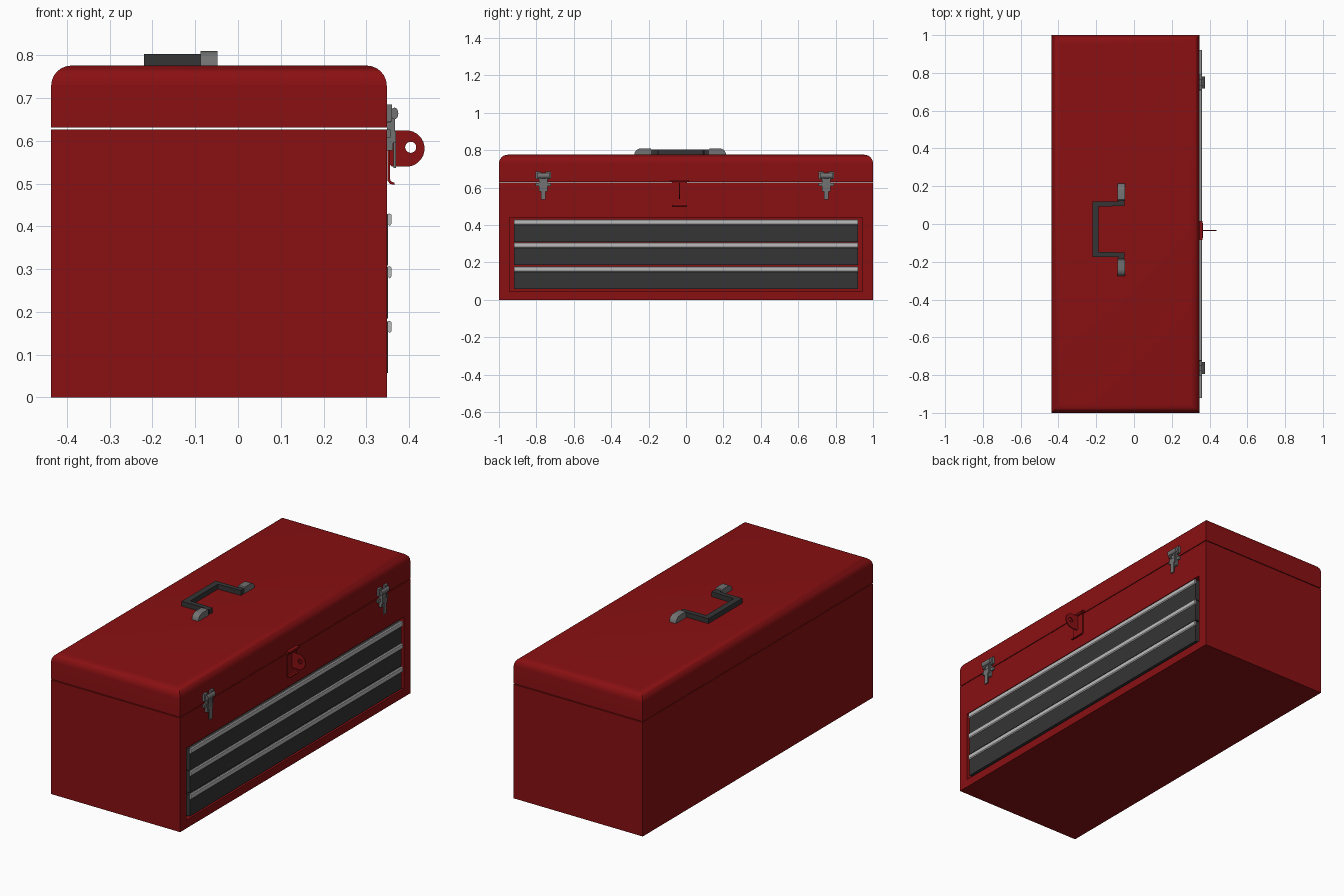
import bpy, bmesh, math
from mathutils import Vector

if "Cube" in bpy.data.objects:
    bpy.data.objects.remove(bpy.data.objects["Cube"])

X0, X1 = -0.437, 0.348      # back and drawer side of the case
HY = -0.035                 # centre line of handle and hasp


def material(name, r, g, b):
    m = bpy.data.materials.new(name)
    m.diffuse_color = (r, g, b, 1)
    m.use_nodes = True
    m.node_tree.nodes["Principled BSDF"].inputs["Base Color"].default_value = m.diffuse_color
    return m


RED = material("red_paint", 0.25, 0.005, 0.006)
DARK = material("dark_grey", 0.035, 0.035, 0.035)
STEEL = material("steel", 0.17, 0.17, 0.17)
LIGHT = material("light_trim", 0.5, 0.5, 0.5)


def finish(name, bm, mat, smooth=False):
    bmesh.ops.recalc_face_normals(bm, faces=bm.faces)
    me = bpy.data.meshes.new(name)
    bm.to_mesh(me)
    bm.free()
    ob = bpy.data.objects.new(name, me)
    bpy.context.collection.objects.link(ob)
    me.materials.append(mat)
    if smooth:
        bpy.ops.object.select_all(action='DESELECT')
        ob.select_set(True)
        bpy.context.view_layer.objects.active = ob
        bpy.ops.object.shade_smooth_by_angle(angle=math.radians(35))
    return ob


def add_box(bm, x, y, z):
    vs = bmesh.ops.create_cube(bm, size=1)['verts']
    for v in vs:
        v.co = Vector([a[0] if c < 0 else a[1] for a, c in zip((x, y, z), v.co)])
    return vs


def boxes(name, mat, *dims):
    bm = bmesh.new()
    for d in dims:
        add_box(bm, *d)
    return finish(name, bm, mat)


def prism(name, mat, pts, axis, a, b, smooth=False):
    """Extrude a 2D profile from a to b along axis 'y' (x,z) or 'x' (y,z) or 'z' (x,y)."""
    place = {'y': lambda p, t: (p[0], t, p[1]),
             'x': lambda p, t: (t, p[0], p[1]),
             'z': lambda p, t: (p[0], p[1], t)}[axis]
    bm = bmesh.new()
    f = bm.faces.new([bm.verts.new(place(p, a)) for p in pts])
    ext = bmesh.ops.extrude_face_region(bm, geom=[f])['geom']
    shift = Vector(place((0, 0), b - a))
    bmesh.ops.translate(bm, verts=[g for g in ext if isinstance(g, bmesh.types.BMVert)], vec=shift)
    return finish(name, bm, mat, smooth)


# Case with a recess for the drawers
bm = bmesh.new()
add_box(bm, (X0, X1), (-1, 1), (0, 0.627))
front = max(bm.faces, key=lambda f: f.calc_center_median().x)
bmesh.ops.inset_region(bm, faces=[front], thickness=0.05)
for v in front.verts:
    v.co.y = math.copysign(0.945, v.co.y)
    v.co.z = 0.44 if v.co.z > 0.3 else 0.045
ext = bmesh.ops.extrude_face_region(bm, geom=[front])['geom']
bmesh.ops.translate(bm, verts=[g for g in ext if isinstance(g, bmesh.types.BMVert)], vec=(-0.04, 0, 0))
if front.is_valid:
    bmesh.ops.delete(bm, geom=[front], context='FACES_ONLY')
finish("case", bm, RED)

# Lid with rounded top edges
bm = bmesh.new()
add_box(bm, (X0, X1), (-1, 1), (0.631, 0.776))
top = [e for e in bm.edges if all(v.co.z > 0.7 for v in e.verts)]
bmesh.ops.bevel(bm, geom=top, offset=0.047, segments=6, profile=0.5, affect='EDGES')
finish("lid", bm, RED, True)

# Three drawers with light pull strips
for i, z in enumerate((0.057, 0.185, 0.308)):
    t = z + 0.12
    boxes(f"drawer_{i + 1}", DARK, ((X1 - 0.04, 0.351), (-0.92, 0.92), (z, t)))
    prism(f"drawer_pull_{i + 1}", LIGHT,
          [(0.348, t), (0.354, t + 0.002), (0.359, t - 0.001), (0.359, t - 0.022),
           (0.355, t - 0.027), (0.349, t - 0.021)], 'y', -0.92, 0.92)

# Two draw latches
for side, y in (("left", -0.763), ("right", 0.75)):
    ears = [((X1, 0.36), (y + s - 0.014, y + s + 0.014), (0.645, 0.685)) for s in (-0.027, 0.027)]
    boxes(f"latch_catch_{side}", STEEL, *ears,
          ((X1, 0.357), (y - 0.03, y + 0.03), (0.643, 0.668)))
    boxes(f"latch_base_{side}", STEEL,
          ((X1, 0.357), (y - 0.042, y + 0.042), (0.608, 0.626)),
          ((X1, 0.362), (y - 0.022, y + 0.022), (0.578, 0.645)))
    boxes(f"latch_lever_{side}", STEEL,
          ((0.362, 0.369), (y - 0.02, y + 0.02), (0.595, 0.622)),
          ((0.364, 0.370), (y - 0.012, y + 0.012), (0.537, 0.61)))
    hook = [(0.366 + 0.009 * math.cos(a * math.pi / 6), 0.664 + 0.014 * math.sin(a * math.pi / 6))
            for a in range(12)]
    prism(f"latch_hook_{side}", STEEL, hook, 'y', y - 0.032, y + 0.032, True)
    boxes(f"latch_links_{side}", STEEL,
          *[((0.36, 0.367), (y + s - 0.004, y + s + 0.004), (0.61, 0.662)) for s in (-0.017, 0.017)])

# Hasp strap, bent out at the bottom and hooked over the lid at the top
prism("hasp_strap", RED,
      [(X1, 0.642), (0.362, 0.64), (0.365, 0.634), (0.363, 0.626), (0.355, 0.624),
       (0.355, 0.512), (0.358, 0.505), (0.366, 0.502), (0.366, 0.497), (0.356, 0.499),
       (0.350, 0.507), (0.350, 0.62), (X1, 0.625)], 'y', HY - 0.04, HY + 0.04)
boxes("hasp_hinge", RED, ((X1, 0.363), (HY - 0.05, HY + 0.05), (0.63, 0.64)))

# Padlock eye: rounded tab with a hole
cx, cz, n = 0.394, 0.582, 24
bm = bmesh.new()
rings = []
for y in (HY - 0.003, HY + 0.003):
    outer, inner = [], []
    for k in range(n):
        a = 2 * math.pi * (k + 0.5) / n
        c, s = math.cos(a), math.sin(a)
        if c > 0:
            o = (cx + 0.0425 * c, cz + 0.0425 * s)
        else:                                   # square the inner half off against the case
            m = max(abs(c), abs(s))
            o = (cx + 0.044 * c / m, cz + 0.0425 * s / m)
        outer.append(bm.verts.new((o[0], y, o[1])))
        inner.append(bm.verts.new((cx + 0.01 + 0.013 * c, y, cz + 0.003 + 0.013 * s)))
    rings.append((outer, inner))
(o0, i0), (o1, i1) = rings
for k in range(n):
    j = (k + 1) % n
    for p, q in ((o0, i0), (i0, i1), (i1, o1), (o1, o0)):
        bm.faces.new((p[k], p[j], q[j], q[k]))
finish("hasp_eye", bm, RED, True)

# Folding carry handle: flat U lying on the lid
s, r = HY + 0.0075, 0.1475
prism("carry_handle", DARK,
      [(-0.22, s - r), (-0.05, s - r), (-0.05, s - r + 0.024), (-0.187, s - r + 0.028),
       (-0.187, s + r - 0.028), (-0.05, s + r - 0.024), (-0.05, s + r), (-0.22, s + r)],
      'z', 0.775, 0.803)
for name, d in (("left", -1), ("right", 1)):
    mid = HY + 0.004
    pts = [(0.155, 0.775), (0.245, 0.775), (0.243, 0.788), (0.236, 0.799),
           (0.224, 0.807), (0.208, 0.81), (0.16, 0.81), (0.155, 0.806)]
    prism(f"handle_mount_{name}", STEEL, [(mid + d * y, z) for y, z in pts],
          'x', -0.088, -0.048, True)
    boxes(f"handle_pivot_{name}", DARK,
          ((-0.083, -0.053), tuple(sorted((mid + d * 0.14, mid + d * 0.16))), (0.777, 0.803)))
